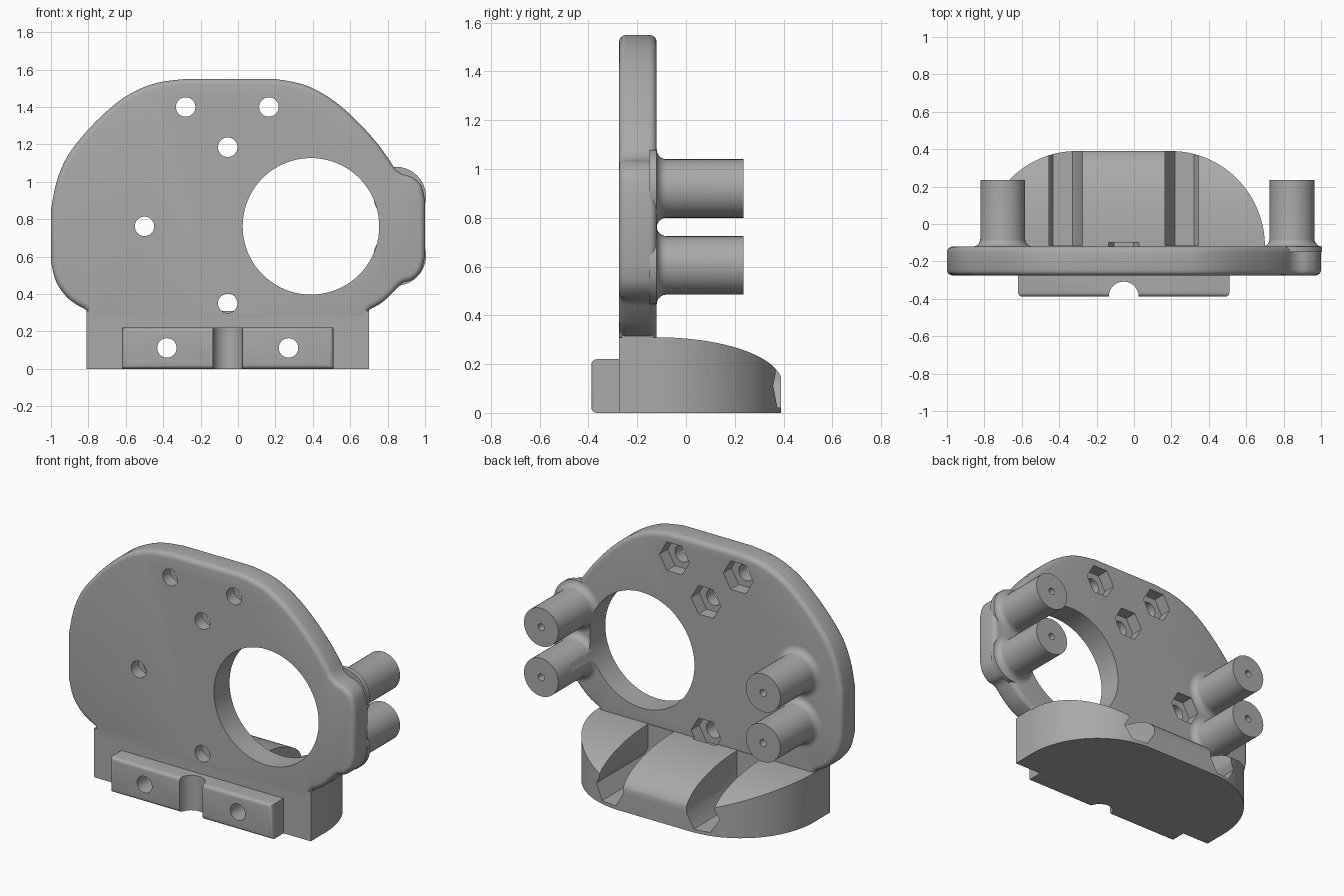
import bpy, bmesh, math
from mathutils import Vector, Matrix

if "Cube" in bpy.data.objects:
    bpy.data.objects.remove(bpy.data.objects["Cube"])

grey = bpy.data.materials.new("plain grey")
grey.use_nodes = True
COLOUR = (0.4, 0.4, 0.4, 1)
grey.diffuse_color = COLOUR
grey.node_tree.nodes["Principled BSDF"].inputs["Base Color"].default_value = COLOUR

FRONT, BACK, MID = -0.275, -0.12, -0.055


def finish(name, bm):
    bmesh.ops.recalc_face_normals(bm, faces=bm.faces)
    mesh = bpy.data.meshes.new(name)
    bm.to_mesh(mesh)
    bm.free()
    mesh.materials.append(grey)
    ob = bpy.data.objects.new(name, mesh)
    bpy.context.collection.objects.link(ob)
    return ob


def prism(name, pts, axis, lo, hi, rounding=0, round_back=True):
    """Extrude a flat outline along an axis, optionally rounding the cap rims."""
    k = "xyz".index(axis)

    def place(p, depth):
        c = list(p)
        c.insert(k, depth)
        return Vector(c)
    bm = bmesh.new()
    a = [bm.verts.new(place(p, lo)) for p in pts]
    b = [bm.verts.new(place(p, hi)) for p in pts]
    cap_a, cap_b = bm.faces.new(a), bm.faces.new(b)
    for i in range(len(pts)):
        j = (i + 1) % len(pts)
        bm.faces.new((a[i], a[j], b[j], b[i]))
    if rounding:
        rims = list(cap_a.edges) + (list(cap_b.edges) if round_back else [])
        bmesh.ops.recalc_face_normals(bm, faces=bm.faces)
        bmesh.ops.bevel(bm, geom=rims, offset=rounding, segments=4,
                        profile=0.5, affect='EDGES', clamp_overlap=False)
    return finish(name, bm)


def circle(u, v, r, n=32):
    return [(u + r * math.cos(math.tau * i / n), v + r * math.sin(math.tau * i / n))
            for i in range(n)]


def smooth_path(pts, steps=4):
    """Catmull-Rom curve through an open run of points."""
    p = [Vector(q) for q in pts]
    p = [p[0]] + p + [p[-1]]
    out = []
    for a, b, c, d in zip(p, p[1:], p[2:], p[3:]):
        for s in range(steps):
            t = s / steps
            out.append(0.5 * (2 * b + (c - a) * t + (2 * a - 5 * b + 4 * c - d) * t ** 2
                              + (3 * b - a - 3 * c + d) * t ** 3))
    return out + [p[-1]]


def cut(ob, cutters, operation='DIFFERENCE'):
    bpy.context.view_layer.objects.active = ob
    for c in cutters:
        m = ob.modifiers.new("cut", 'BOOLEAN')
        m.operation, m.solver, m.object = operation, 'EXACT', c
        bpy.ops.object.modifier_apply(modifier=m.name)


# Upright plate
right_side = smooth_path([
    (0.2, 1.55), (0.35, 1.52), (0.48, 1.455), (0.6, 1.36), (0.72, 1.235), (0.8, 1.13),
    (0.84, 1.07), (0.88, 1.04), (0.93, 1.025), (0.98, 0.98), (1, 0.9)])
right_low = smooth_path([
    (1, 0.6), (0.98, 0.525), (0.93, 0.475), (0.88, 0.46), (0.83, 0.41), (0.77, 0.355), (0.7, 0.315)])
left_side = smooth_path([
    (-0.81, 0.315), (-0.9, 0.37), (-0.97, 0.46), (-1, 0.57)])
left_top = smooth_path([
    (-1, 0.85), (-0.97, 1), (-0.91, 1.14), (-0.8, 1.28), (-0.67, 1.405),
    (-0.56, 1.48), (-0.43, 1.53), (-0.28, 1.55)])
outline = right_side + right_low + [(0.69, 0.25), (-0.8, 0.25)] + left_side + left_top
plate = prism("upright_plate", outline, 'y', FRONT, BACK, 0.03)

# Curved foot: rounded plan shape trimmed by a domed side profile
R = 0.51
corner = [(0.2 + R * math.cos(a), BACK + R * math.sin(a))
          for a in (math.pi / 2 * i / 24 for i in range(25))]
plan = [(0.71, FRONT)] + corner + [(2 * MID - x, y) for x, y in reversed(corner)] + [(2 * MID - 0.71, FRONT)]
plan = [(MID + (x - MID) * 0.755 / 0.765, y) for x, y in plan]
foot = prism("curved_foot", plan, 'z', 0, 0.4)
dome = [(BACK + 0.515 * math.sin(a), 0.12 + 0.19 * math.cos(a))
        for a in (math.pi / 2 * i / 24 for i in range(25))]
trim = prism("foot_trim", [(-0.4, -0.1), (-0.4, 0.31)] + dome + [(0.395, -0.1)], 'x', -1.2, 1.2)
cut(foot, [trim], 'INTERSECT')

# Front mounting bar
bar = prism("front_bar", [(-0.62, 0), (0.51, 0), (0.51, 0.22), (-0.62, 0.22)], 'y',
            -0.388, -0.26, 0.022, round_back=False)

# Cutters
big_hole = prism("big_hole", circle(0.39, 0.762, 0.365, 80), 'y', -0.6, 0.1)
bolt_spots = [(-0.28, 1.4), (0.165, 1.4), (MID, 1.185), (-0.5, 0.762), (MID, 0.35)]
bolts, nuts = [], []
for x, z in bolt_spots:
    bolts.append(prism("bolt_hole", circle(x, z, 0.052), 'y', -0.6, -0.1))
    nuts.append(prism("nut_pocket", circle(x, z, 0.104, 6), 'y', -0.2, -0.1))
slots, foot_bolts = [], []
for s in (1, -1):
    cx = MID + s * 0.325
    shape = [(-0.104, 0), (-0.052, -0.09), (0.052, -0.09), (0.104, 0),
             (0.075, 0.05), (0.075, 0.3), (-0.104, 0.3)]
    slots.append(prism("nut_slot", [(cx + s * u, 0.112 + v) for u, v in shape], 'y', -0.115, 0.6))
    foot_bolts.append(prism("foot_bolt_hole", circle(cx, 0.112, 0.052), 'y', -0.6, 0))
notch = prism("bar_notch", circle(MID, -0.388, 0.08), 'z', -0.1, 0.3)

cut(plate, [big_hole] + bolts + nuts)
cut(foot, slots + foot_bolts + [bolts[-1], nuts[-1]])
cut(bar, [notch] + foot_bolts)

# Standoff posts with flared roots and pilot holes
flare = [(0.16 - 0.04 * math.sin(a), -0.08 - 0.04 * math.cos(a))
         for a in (math.pi / 2 * i / 6 for i in range(7))]
profile = [(0, -0.15), (0.16, -0.15)] + flare + [(0.12, 0.235), (0, 0.235)]
posts, pilots = [], []
for side, x in (("left", 0.845), ("right", -0.702)):
    for level, z in (("upper", 0.92), ("lower", 0.605)):
        bm = bmesh.new()
        vs = [bm.verts.new((x + r, y, z)) for r, y in profile]
        es = [bm.edges.new(e) for e in zip(vs, vs[1:])]
        bmesh.ops.spin(bm, geom=vs + es, cent=(x, 0, z), axis=(0, 1, 0),
                       angle=math.tau, steps=40, use_merge=False)
        bmesh.ops.remove_doubles(bm, verts=bm.verts, dist=0.0005)
        post = finish(f"{side}_{level}_post", bm)
        pilot = prism("pilot_hole", circle(x, z, 0.022, 20), 'y', 0.05, 0.4)
        cut(post, [pilot] + ([big_hole] if side == "left" else []))
        posts.append(post)
        pilots.append(pilot)

# Remove the cutters and shade the parts
for c in [trim, big_hole, notch] + bolts + nuts + slots + foot_bolts + pilots:
    bpy.data.objects.remove(c)
for ob in [plate, foot, bar] + posts:
    bpy.ops.object.select_all(action='DESELECT')
    ob.select_set(True)
    bpy.context.view_layer.objects.active = ob
    bpy.ops.object.shade_smooth_by_angle(angle=math.radians(35))
